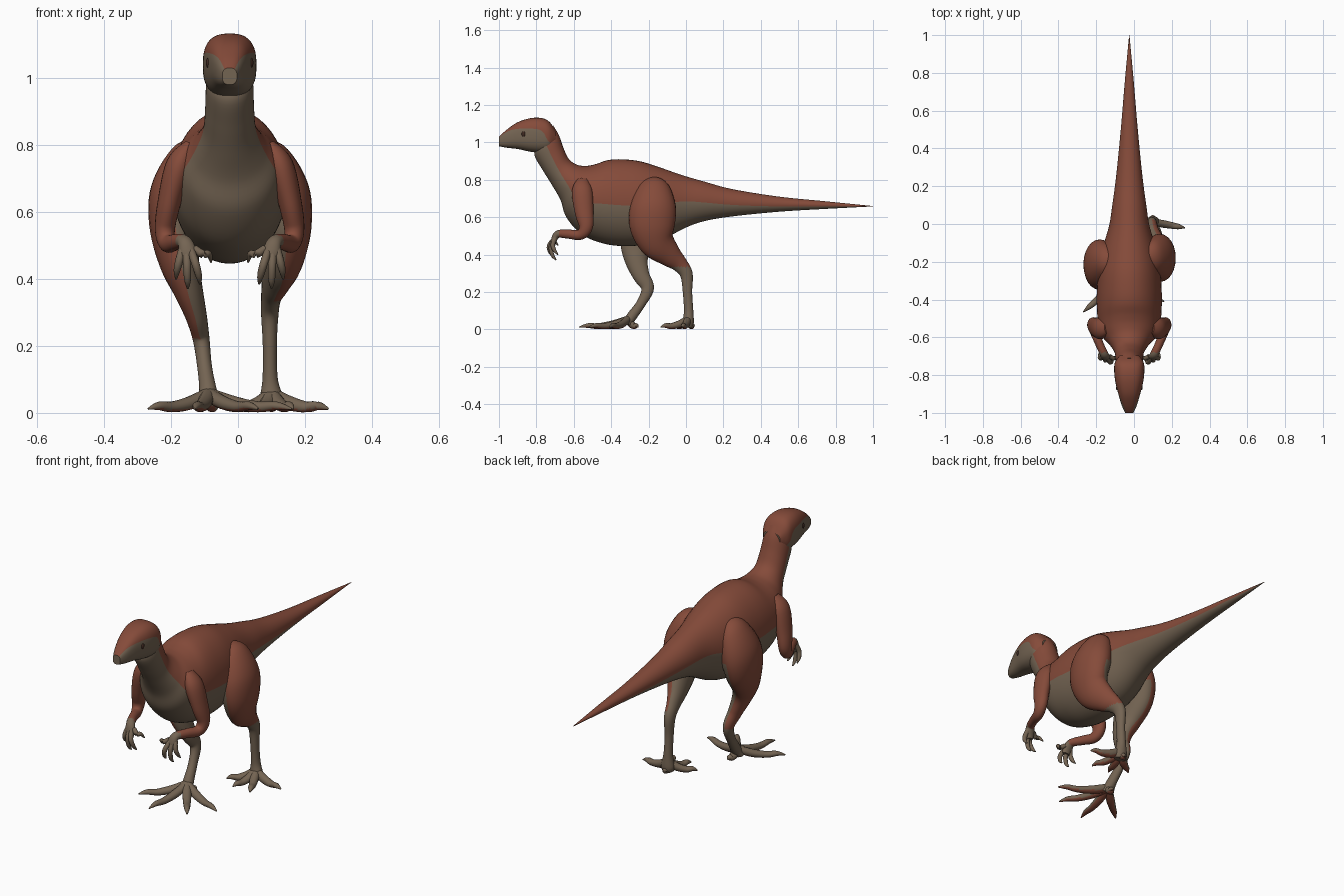
import bpy, bmesh
from math import sin, cos, acos, pi, copysign
from mathutils import Vector

cube = bpy.data.objects.get("Cube")
if cube:
    bpy.data.objects.remove(cube)

MID = -0.025  # the body's own centre line in x


def material(name, color):
    m = bpy.data.materials.new(name)
    m.use_nodes = True
    m.diffuse_color = (*color, 1)
    bsdf = m.node_tree.nodes["Principled BSDF"]
    bsdf.inputs["Base Color"].default_value = (*color, 1)
    bsdf.inputs["Roughness"].default_value = 0.8
    return m


RUST = material("rust_hide", (0.235, 0.070, 0.042))
TAN = material("tan_hide", (0.175, 0.128, 0.086))
DARK = material("dark_eye", (0.05, 0.022, 0.015))


def spline(rows, steps):
    """Catmull-Rom interpolation through rows of numbers."""
    pts = [Vector(r) for r in rows]
    pts = [pts[0]] + pts + [pts[-1]]
    out = []
    for p, q, r, s in zip(pts, pts[1:], pts[2:], pts[3:]):
        for k in range(steps):
            t = k / steps
            out.append(0.5 * (2 * q + (r - p) * t + (2 * p - 5 * q + 4 * r - s) * t * t
                              + (3 * q - p - 3 * r + s) * t ** 3))
    return out + [pts[-1]]


def ring(center, side, up, n, split=pi / 2, power=1):
    """Closed section; its first n/2 edges lie below the split angle."""
    half, points = n // 2, []
    for i in range(n):
        if i < half:
            a = -split + 2 * split * i / half
        else:
            a = split + 2 * (pi - split) * (i - half) / half
        s, c = (copysign(abs(v) ** power, v) for v in (sin(a), cos(a)))
        points.append(center + side * s - up * c)
    return points


def loft(name, rings, rule=None):
    """Skin the rings; rule(face) or the ring split selects the tan faces."""
    bm = bmesh.new()
    loops = [[bm.verts.new(p) for p in r] for r in rings]
    n = len(loops[0])
    for a, b in zip(loops, loops[1:]):
        for i in range(n):
            j = (i + 1) % n
            f = bm.faces.new((a[i], a[j], b[j], b[i]))
            f.material_index = int(i < n // 2)
    for cap in (loops[0], loops[-1]):
        bm.faces.new(cap).material_index = 1
    bmesh.ops.recalc_face_normals(bm, faces=bm.faces)
    for f in bm.faces:
        f.smooth = len(f.verts) == 4
        if rule:
            f.material_index = int(rule(f))
    mesh = bpy.data.meshes.new(name)
    bm.to_mesh(mesh)
    bm.free()
    mesh.materials.append(RUST)
    mesh.materials.append(TAN)
    obj = bpy.data.objects.new(name, mesh)
    bpy.context.collection.objects.link(obj)
    return obj


def trunk(name, rows, steps, n, power=1):
    """Rows: top y, top z, bottom y, bottom z, half width, tan share of height."""
    rings = []
    for ty, tz, by, bz, w, share in spline(rows, steps):
        top, bottom = Vector((MID, ty, tz)), Vector((MID, by, bz))
        rings.append(ring((top + bottom) / 2, Vector((max(w, 0.001), 0, 0)),
                          (top - bottom) / 2, n, acos(1 - 2 * share), power))
    return loft(name, rings)


def limb(name, rows, rule, steps=6, n=24, flip=False):
    """Rows: x, y, z, radius sideways, radius in the side plane."""
    pts = spline(rows, steps)
    if flip:
        for p in pts:
            p[0] = 2 * MID - p[0]
    rings = []
    for i, p in enumerate(pts):
        before, after = pts[max(i - 1, 0)], pts[min(i + 1, len(pts) - 1)]
        t = Vector((after - before)[:3]).normalized()
        side = Vector((1, 0, 0))
        side = (side - t * side.dot(t)).normalized()
        rings.append(ring(Vector(p[:3]), side * p[3], t.cross(side) * p[4], n))
    return loft(name, rings, rule)


# Neck, body and tail in one skin
trunk("body", [
    (-.71, 1.09, -.80, .98, .06, .5), (-.68, 1.04, -.81, .93, .07, .5),
    (-.655, .97, -.765, .85, .073, .5), (-.625, .91, -.715, .77, .08, .48),
    (-.58, .88, -.67, .69, .11, .43), (-.53, .875, -.64, .6, .145, .42),
    (-.48, .885, -.56, .51, .165, .45), (-.42, .905, -.46, .465, .172, .47),
    (-.35, .91, -.36, .447, .172, .47), (-.25, .9, -.25, .45, .165, .47),
    (-.15, .87, -.13, .48, .145, .48), (-.02, .825, 0, .545, .107, .5),
    (.1, .79, .1, .58, .09, .47), (.25, .75, .25, .605, .07, .42),
    (.5, .71, .5, .63, .045, .35), (.75, .685, .75, .645, .024, .32),
    (1, .66, 1, .658, .001, .3)], 6, 48)

# Head: y, top, bottom, half width, tan share
head = [(-1, 1.03, .98, .022, .9), (-.96, 1.067, .972, .04, .85),
        (-.9, 1.108, .965, .058, .7), (-.83, 1.13, .95, .075, .64),
        (-.77, 1.13, .945, .08, .58), (-.73, 1.11, .955, .075, .35),
        (-.695, 1.06, .99, .05, .1)]
trunk("head", [(y, t, y, b, w, s) for y, t, b, w, s in head], 6, 40, 0.75)

# Eyes
for label, s in (("left", 1), ("right", -1)):
    bpy.ops.mesh.primitive_uv_sphere_add(segments=20, ring_count=12, radius=1,
                                         location=(MID + s * .064, -.868, 1.045))
    eye = bpy.context.object
    eye.name = label + "_eye"
    eye.scale = (.007, .011, .015)
    eye.data.materials.append(DARK)
    bpy.ops.object.shade_smooth()

# Arms and hands, mirrored about the centre line
ARM = [(.09, -.55, .8, .02, .03), (.125, -.555, .74, .04, .055),
       (.155, -.545, .63, .035, .05), (.168, -.535, .55, .03, .038),
       (.16, -.565, .507, .026, .028), (.135, -.63, .51, .022, .024),
       (.11, -.685, .51, .022, .02), (.1, -.705, .48, .026, .016),
       (.095, -.71, .45, .02, .012)]
FINGERS = [(.03, -.69, .45), (.063, -.71, .385), (.1, -.7, .372), (.135, -.69, .4)]
for label, flip in (("left", False), ("right", True)):
    limb(label + "_arm", ARM, lambda f: f.calc_center_median().y < -.68, flip=flip)
    for k, (x, y, z) in enumerate(FINGERS):
        root = .08 + .012 * k
        limb(f"{label}_finger_{k + 1}",
             [(root, -.7, .49, .012, .012),
              ((root + x) / 2, y - .022, z * .4 + .49 * .6, .012, .012),
              (x * .85 + root * .15, y - .014, z + .025, .01, .01),
              (x, y + .006, z, .003, .003)],
             lambda f: True, 4, 12, flip)


def leg_rule(sign, cut):
    """Tan below the cut and on the inner face."""
    def rule(f):
        c = f.calc_center_median()
        return c.z < cut or (c.z < .62 and f.normal.x * sign < -.1)
    return rule


# Legs in mid stride: the left one trails, the right one leads
limb("left_leg", [
    (.06, -.17, .8, .02, .03), (.095, -.17, .76, .06, .085),
    (.13, -.175, .66, .083, .122), (.145, -.18, .56, .075, .122),
    (.137, -.155, .47, .062, .098), (.115, -.09, .4, .045, .066),
    (.1, -.035, .35, .031, .044), (.095, .002, .295, .026, .034),
    (.095, .008, .2, .021, .025), (.096, .014, .1, .023, .025),
    (.1, .012, .04, .036, .03), (.1, .008, .012, .03, .026)], leg_rule(1, .335))
limb("right_leg", [
    (-.11, -.18, .8, .02, .03), (-.145, -.19, .76, .06, .085),
    (-.178, -.205, .66, .083, .125), (-.19, -.225, .56, .075, .125),
    (-.175, -.262, .45, .06, .09), (-.15, -.265, .37, .045, .062),
    (-.125, -.24, .29, .032, .045), (-.11, -.205, .22, .025, .034),
    (-.1, -.24, .14, .022, .025), (-.09, -.29, .07, .026, .027),
    (-.088, -.315, .03, .036, .024)], leg_rule(-1, .22))


def foot(label, base, tips):
    """Toes fan from the base, with rust soles."""
    bx, by = base
    for k, (x, y) in enumerate(tips):
        def at(t, z, r):
            return (bx + (x - bx) * t, by + (y - by) * t, z, r, r * .9)
        limb(f"{label}_toe_{k + 1}",
             [at(0, .055, .022), at(.3, .03, .022), at(.6, .018, .018),
              at(.82, .021, .014), at(1, .012, .003)],
             lambda f: f.normal.z > -.6, 5, 14)


foot("left", (.1, .01), [(.27, -.02), (.165, -.135), (.06, -.13), (-.02, -.07), (.1, .043)])
foot("right", (-.088, -.31),
     [(-.268, -.465), (-.13, -.572), (.06, -.52), (.16, -.41), (-.07, -.255)])
